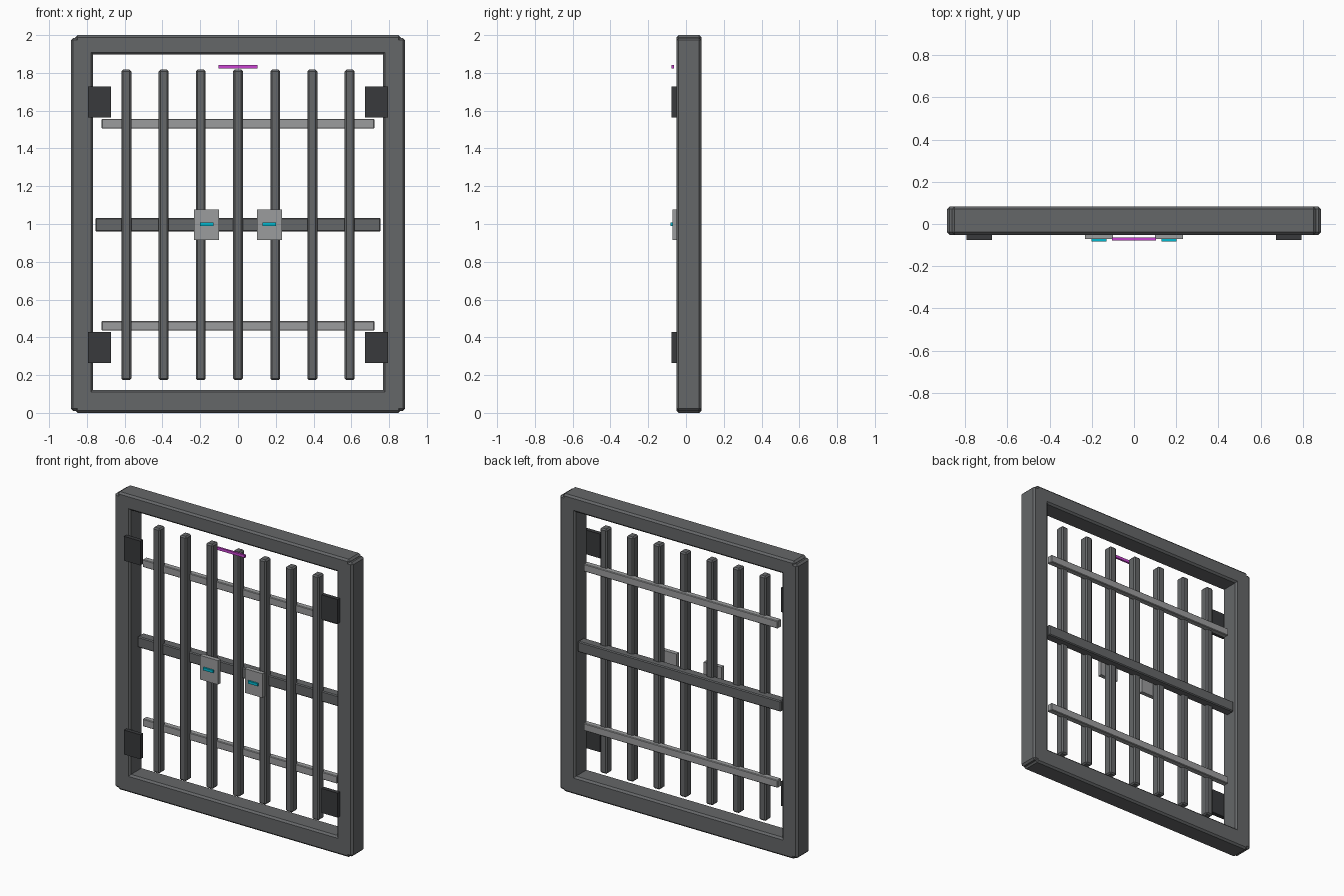
import bpy, bmesh
from mathutils import Vector

if "Cube" in bpy.data.objects:
    bpy.data.objects.remove(bpy.data.objects["Cube"])


def material(name, rgb):
    m = bpy.data.materials.new(name)
    m.diffuse_color = (*rgb, 1)
    m.use_nodes = True
    m.node_tree.nodes["Principled BSDF"].inputs["Base Color"].default_value = m.diffuse_color
    return m


STEEL = material("steel", (0.13, 0.135, 0.14))
LIGHT = material("light_steel", (0.33, 0.335, 0.34))
DARK = material("dark_steel", (0.04, 0.042, 0.045))
CYAN = material("cyan_light", (0.0, 0.5, 0.65))
MAGENTA = material("magenta_light", (0.6, 0.06, 0.65))


def box(name, x, y, z, mat, bevel=0.0):
    """Box from (min, max) ranges, with an optional chamfer."""
    bm = bmesh.new()
    bmesh.ops.create_cube(bm, size=1)
    for v in bm.verts:
        v.co = Vector([r[0] + (c + 0.5) * (r[1] - r[0]) for c, r in zip(v.co, (x, y, z))])
    me = bpy.data.meshes.new(name)
    bm.to_mesh(me)
    bm.free()
    me.materials.append(mat)
    ob = bpy.data.objects.new(name, me)
    bpy.context.collection.objects.link(ob)
    if bevel:
        mod = ob.modifiers.new("chamfer", 'BEVEL')
        mod.width = bevel
        mod.segments = 1
    return ob


def pair(name, x, y, z, mat, bevel=0.0):
    """Left and right copies mirrored about x = 0."""
    box(name + "_right", x, y, z, mat, bevel)
    box(name + "_left", (-x[1], -x[0]), y, z, mat, bevel)


# outer frame
FRAME_Y = (-0.051, 0.082)
pair("frame_post", (0.767, 0.885), FRAME_Y, (0.01, 1.985), STEEL, 0.012)
box("frame_top_rail", (-0.862, 0.862), FRAME_Y, (1.897, 2.0), STEEL, 0.012)
box("frame_bottom_rail", (-0.862, 0.862), FRAME_Y, (0.0, 0.122), STEEL, 0.012)

# vertical bars
for i in range(-3, 4):
    cx = i * 0.197
    box(f"bar_{i + 4}", (cx - 0.026, cx + 0.026), (-0.026, 0.036), (0.173, 1.817), STEEL, 0.009)

# horizontal rails behind the bars
box("middle_rail", (-0.755, 0.755), (0.01, 0.073), (0.96, 1.033), STEEL, 0.006)
box("upper_rail", (-0.722, 0.722), (0.018, 0.058), (1.505, 1.556), LIGHT, 0.004)
box("lower_rail", (-0.722, 0.722), (0.018, 0.058), (0.435, 0.486), LIGHT, 0.004)

# hinge blocks in the corners
for label, z in (("upper", (1.565, 1.728)), ("lower", (0.263, 0.427))):
    pair(f"{label}_hinge", (0.672, 0.794), (-0.076, -0.048), z, DARK)

# lock plates with indicator lights
pair("lock_plate", (0.1, 0.232), (-0.071, -0.043), (0.915, 1.077), LIGHT)
pair("lock_light", (0.13, 0.202), (-0.082, -0.07), (0.989, 1.007), CYAN)

# status light strip above the bars
box("status_strip", (-0.104, 0.104), (-0.077, -0.064), (1.823, 1.841), MAGENTA)
